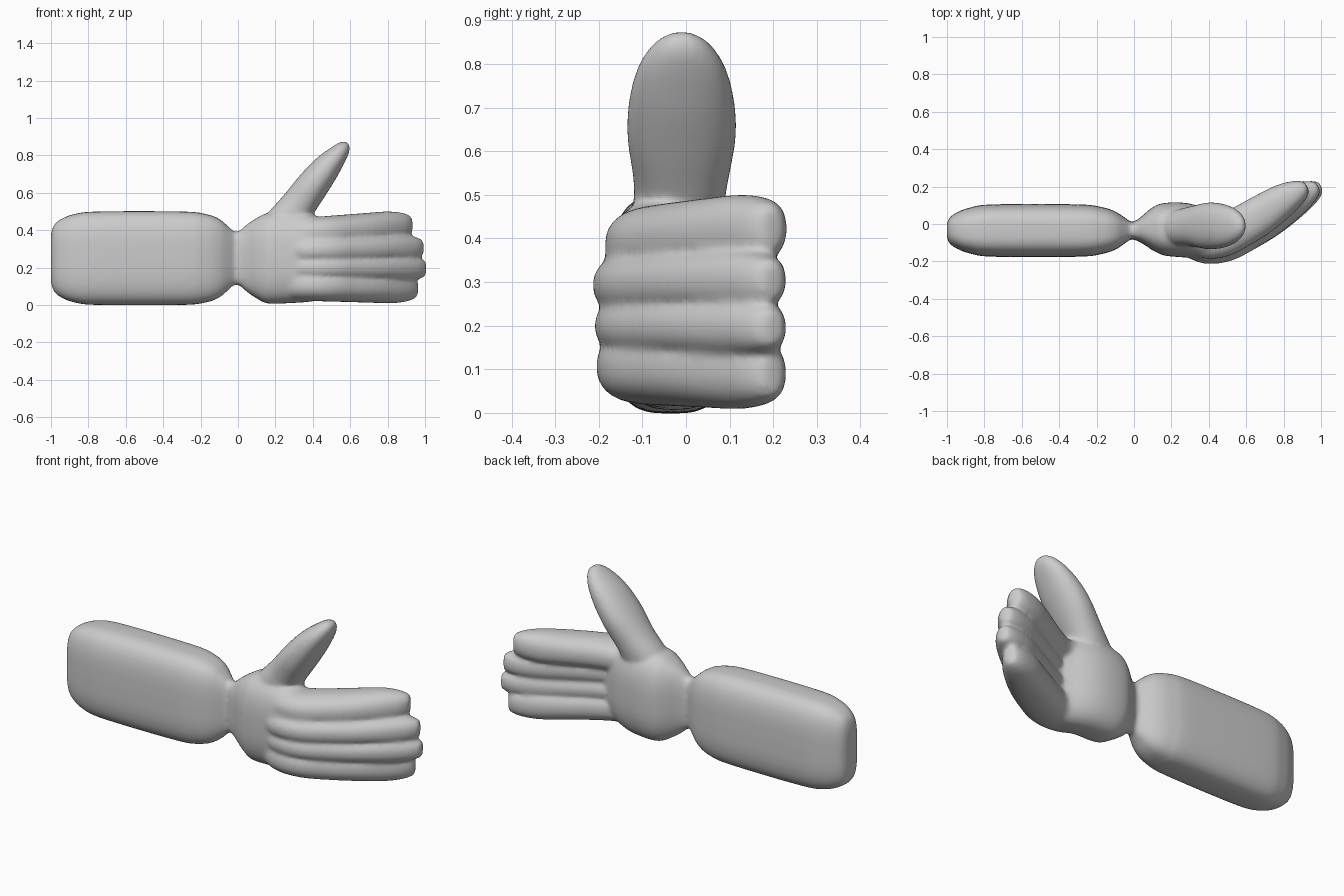
import bpy, bmesh, math
from mathutils import Vector

if "Cube" in bpy.data.objects:
    bpy.data.objects.remove(bpy.data.objects["Cube"])

skin = bpy.data.materials.new("plain grey")
skin.diffuse_color = (0.6, 0.6, 0.6, 1)
skin.use_nodes = True
skin.node_tree.nodes["Principled BSDF"].inputs["Base Color"].default_value = skin.diffuse_color

bm = bmesh.new()


def spline(rows, steps=6):
    """Catmull-Rom interpolation of rows of numbers."""
    out = []
    for i in range(len(rows) - 1):
        p0, p1, p2, p3 = (rows[max(0, min(len(rows) - 1, i + k))] for k in (-1, 0, 1, 2))
        for s in range(steps):
            t = s / steps
            out.append([0.5 * (2 * b + (c - a) * t + (2 * a - 5 * b + 4 * c - d) * t * t
                        + (3 * b - a - 3 * c + d) * t ** 3)
                        for a, b, c, d in zip(p0, p1, p2, p3)])
    return out + [list(rows[-1])]


def loft(rows, side, power, n=40):
    """Rows are x, y, z, half thickness, half width along the side axis."""
    rows = spline(rows)
    side = Vector(side)
    rings = []
    for i, (x, y, z, thick, wide) in enumerate(rows):
        a, b = rows[max(0, i - 1)], rows[min(len(rows) - 1, i + 1)]
        tangent = (Vector(b[:3]) - Vector(a[:3])).normalized()
        across = tangent.cross(side).normalized()
        ring = []
        for k in range(n):
            ang = 2 * math.pi * k / n
            c, s = math.cos(ang), math.sin(ang)
            u = math.copysign(abs(c) ** (2 / power), c) * thick
            v = math.copysign(abs(s) ** (2 / power), s) * wide
            ring.append(bm.verts.new(Vector((x, y, z)) + across * u + side * v))
        rings.append(ring)
    for r, q in zip(rings, rings[1:]):
        for k in range(n):
            bm.faces.new((r[k], r[(k + 1) % n], q[(k + 1) % n], q[k]))
    bm.faces.new(rings[0][::-1])
    bm.faces.new(rings[-1])


# forearm and wrist
arm = [(-1.0, .04, .13), (-.985, .07, .175), (-.95, .095, .207), (-.88, .122, .235),
       (-.75, .14, .25), (-.3, .14, .25), (-.17, .125, .236), (-.1, .102, .21),
       (-.05, .07, .168), (-.02, .048, .142), (.0, .048, .142), (.03, .06, .155)]
loft([(x, -.035, .25, t, w) for x, t, w in arm], (0, 0, 1), 3.2)

# palm
loft([(-.02, -.035, .25, .045, .14), (.01, -.035, .25, .052, .148),
      (.05, -.033, .25, .078, .182), (.1, -.03, .25, .115, .215),
      (.16, -.028, .25, .14, .242), (.28, -.035, .255, .145, .245),
      (.4, -.07, .25, .125, .23), (.5, -.08, .25, .095, .2),
      (.58, -.04, .25, .07, .17)], (0, 0, 1), 2.7)

# four fingers, curling together
path = [(.27, -.07, .08), (.37, -.09, .115), (.48, -.085, .115), (.6, -.03, .11),
        (.72, .04, .105), (.84, .118, .09), (.92, .165, .068), (.965, .19, .045),
        (.985, .2, .025)]
for base, tip, end, shift, wide in ((.375, .425, .925, .03, .085), (.29, .305, .985, -.005, .075),
                                    (.2, .195, 1.0, .0, .072), (.11, .09, .955, .005, .085)):
    rows = []
    for x, y, t in path:
        f = (x - .27) / .715
        w = wide * min(1, .35 + t / .13)
        rows.append((.27 + f * (end - .27), y + shift * (1 - f), base + (tip - base) * f, t, w))
    loft(rows, (0, 0, 1), 2.3)

# thumb
loft([(.2, -.02, .36, .1, .08), (.26, -.02, .44, .11, .1), (.32, -.012, .53, .095, .108),
      (.4, -.01, .64, .087, .125), (.47, -.01, .73, .075, .118), (.53, -.01, .8, .055, .095),
      (.568, -.01, .845, .036, .06), (.585, -.01, .866, .015, .025)], (0, 1, 0), 2.2)

bmesh.ops.recalc_face_normals(bm, faces=bm.faces)
mesh = bpy.data.meshes.new("forearm_and_hand")
bm.to_mesh(mesh)
bm.free()
mesh.materials.append(skin)
mesh.shade_smooth()
obj = bpy.data.objects.new("forearm_and_hand", mesh)
bpy.context.collection.objects.link(obj)

# blend the parts into one skin
remesh = obj.modifiers.new("blend", 'REMESH')
remesh.mode = 'VOXEL'
remesh.voxel_size = 0.01
remesh.use_smooth_shade = True
relax = obj.modifiers.new("soften", 'SMOOTH')
relax.factor = 0.5
relax.iterations = 10
